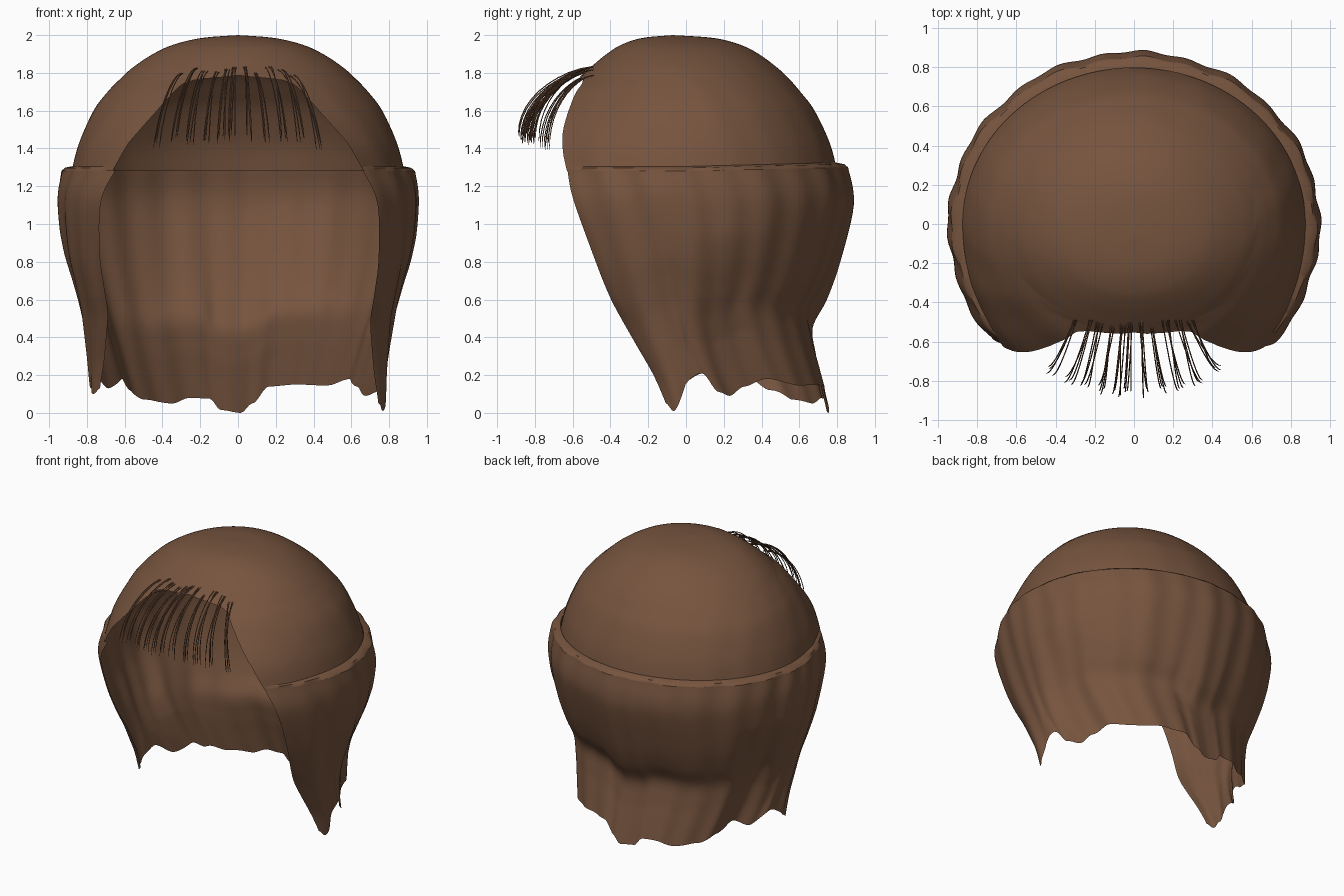
import bpy, bmesh, math, random

if "Cube" in bpy.data.objects:
    bpy.data.objects.remove(bpy.data.objects["Cube"])

random.seed(4)
brown = bpy.data.materials.new("hair brown")
brown.diffuse_color = (0.18, 0.088, 0.048, 1)
brown.use_nodes = True
brown.node_tree.nodes["Principled BSDF"].inputs["Base Color"].default_value = brown.diffuse_color


def spline(keys, steps):
    """Smooth rows through the key rows."""
    rows = []
    n = len(keys)
    for i in range(n - 1):
        a, b, c, d = (keys[max(0, min(n - 1, i + k))] for k in (-1, 0, 1, 2))
        for j in range(steps):
            t = j / steps
            rows.append([0.5 * (2 * q + (r - p) * t + (2 * p - 5 * q + 4 * r - s) * t * t
                                + (3 * q - p - 3 * r + s) * t ** 3)
                         for p, q, r, s in zip(a, b, c, d)])
    rows.append(list(keys[-1]))
    return rows


def lookup(table, x, ease=True):
    """Interpolation in a sorted list of (x, value)."""
    for (x0, v0), (x1, v1) in zip(table, table[1:]):
        if x <= x1:
            t = (x - x0) / (x1 - x0)
            if ease:
                t = t * t * (3 - 2 * t)
            return v0 + (v1 - v0) * t
    return table[-1][1]


def loft(name, rows, columns, shape):
    """Open shell; rows hold z, half width, back depth, front depth, y centre, sweep angle."""
    bm = bmesh.new()
    grid = []
    for z, w, back, front, cy, sweep in rows:
        line = []
        for i in range(columns + 1):
            s = 2 * i / columns - 1
            phi = s * math.radians(sweep)
            height, scale = shape(s, phi, z)
            c = math.cos(phi)
            depth = back if c > 0 else front
            line.append(bm.verts.new((w * scale * math.sin(phi), cy + depth * scale * c, height)))
        grid.append(line)
    for lo, hi in zip(grid, grid[1:]):
        for i in range(columns):
            bm.faces.new((lo[i], lo[i + 1], hi[i + 1], hi[i]))
    bmesh.ops.remove_doubles(bm, verts=bm.verts, dist=0.0008)
    bmesh.ops.recalc_face_normals(bm, faces=bm.faces)
    mesh = bpy.data.meshes.new(name)
    bm.to_mesh(mesh)
    bm.free()
    mesh.materials.append(brown)
    ob = bpy.data.objects.new(name, mesh)
    bpy.context.collection.objects.link(ob)
    bpy.context.view_layer.objects.active = ob
    ob.select_set(True)
    bpy.ops.object.shade_smooth_by_angle(angle=math.radians(45))
    ob.select_set(False)
    return ob


# Crown: dome with an arched opening over the forehead
crown_keys = [
    (1.28, .88, .80, .96, 0),
    (1.43, .84, .76, .90, 0),
    (1.60, .765, .68, .75, 0),
    (1.70, .69, .615, .655, -.01),
    (1.77, .622, .57, .55, -.025),
    (1.83, .555, .525, .46, -.045),
    (1.90, .45, .445, .36, -.06),
    (1.95, .34, .355, .27, -.07),
    (1.985, .19, .215, .16, -.07),
    (2.00, 0, 0, 0, -.07),
]
arch = [(1.28, 131), (1.43, 136.5), (1.60, 146), (1.70, 150.5), (1.74, 153),
        (1.765, 159), (1.785, 180), (2.0, 180)]


def crown_shape(s, phi, z):
    fade = max(0, min(1, (1.9 - z) / .3))
    return z, 1 + .003 * fade * math.sin(44 * s) * math.sin(7 * s + 1)


crown_rows = [r + [lookup(arch, r[0], False)] for r in spline(crown_keys, 7)]
loft("crown", crown_rows, 128, crown_shape)

# Curtain: lower hair around the back and sides, with a ragged hem
curtain_keys = [
    (1.28, .93, .85, .88, 0, 135),
    (1.10, .95, .88, .92, 0, 129.5),
    (0.80, .925, .81, .80, 0, 127),
    (0.60, .885, .74, .69, 0, 126),
    (0.45, .855, .665, .57, 0, 125.5),
    (0.30, .83, .68, .47, 0, 122),
    (0.15, .805, .715, .37, 0, 117),
    (0.00, .785, .75, .31, 0, 110),
]
hem = [(-1, .13), (-.95, .10), (-.87, .13), (-.75, .21), (-.64, .13), (-.55, .18), (-.46, .12),
       (-.36, .07), (-.24, .05), (-.17, .08), (-.1, .075), (-.06, .015), (.01, .0), (.05, .05),
       (.11, .14), (.21, .15), (.33, .145), (.48, .18), (.57, .14), (.64, .09), (.69, .11),
       (.76, .21), (.93, .01), (1, .05)]


def waves(s):
    return .006 * math.sin(58 * s + .6 * math.sin(9 * s)) + .005 * math.sin(27 * s + 1)


def curtain_shape(s, phi, z):
    h = lookup(hem, s)
    height = h + (1.28 - h) * z / 1.28
    height += .02 * max(0, math.cos(phi)) * max(0, (z - 1.1) / .18)
    # hollow behind each side lock
    low = max(0, min(1, (.9 - z) / .6))
    hollow = .10 * low * math.exp(-((abs(s) - .57) / .14) ** 2)
    return height, 1 + waves(s) - hollow


loft("curtain", spline(curtain_keys, 6), 200, curtain_shape)

# Rim: narrow shelf joining the curtain to the crown
rim_keys = [(1.305, .875, .797, .945, 0, 131.5), (1.297, .915, .835, .90, 0, 134),
            (1.28, .93, .85, .88, 0, 135)]


def rim_shape(s, phi, z):
    t = (1.305 - z) / .025
    return z + .02 * max(0, math.cos(phi)), 1 + t * waves(s)


loft("rim", rim_keys, 200, rim_shape)

# Fringe: clumps of thin strands arching forward from the brow
roots = [-.29, -.225, -.17, -.11, -.06, -.02, .04, .10, .16, .22, .285]
curve = bpy.data.curves.new("fringe", "CURVE")
curve.dimensions = "3D"
curve.bevel_depth = .003
curve.bevel_resolution = 0
for root in roots:
    lift = random.uniform(-.04, .01)
    for k in range(4):
        x0 = root + random.uniform(-.02, .02)
        x1 = root * 1.5 + random.uniform(-.022, .022)
        reach = .39 - .62 * x1 * x1 + random.uniform(-.04, .01)
        drop = .38 + random.uniform(-.02, .02)
        line = curve.splines.new("POLY")
        line.points.add(10)
        for j, p in enumerate(line.points):
            a = j / 10
            out = math.sin(a * math.pi / 2) ** .95
            p.co = (x0 + (x1 - x0) * (.4 * out + .6 * a), -.49 - reach * out,
                    1.825 + lift - drop * a ** 1.5, 1)
            p.radius = 1
        line.points[-1].radius = .4
curve.materials.append(brown)
fringe = bpy.data.objects.new("fringe", curve)
bpy.context.collection.objects.link(fringe)
bpy.context.view_layer.objects.active = fringe
fringe.select_set(True)
bpy.ops.object.convert(target="MESH")
